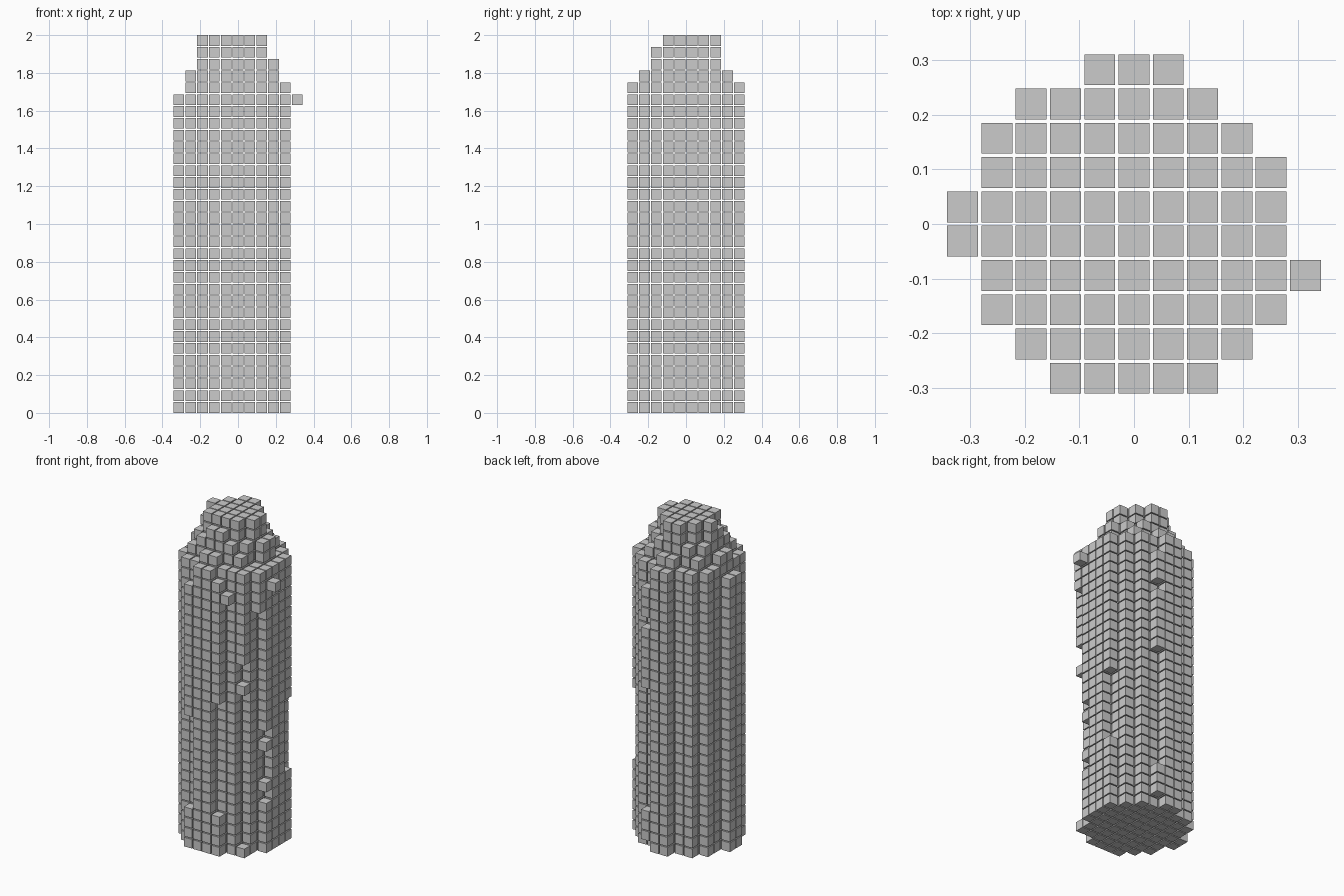
import bpy
import bmesh
from mathutils import Matrix, Vector

if "Cube" in bpy.data.objects:
    bpy.data.objects.remove(bpy.data.objects["Cube"])

LAYERS = 32
SIZE = 0.0565
PITCH = (2 - SIZE) / (LAYERS - 1)


def build_blocks(name, cells):
    """One mesh of separate small cubes, one per (column, row, layer) cell."""
    bm = bmesh.new()
    for x, y, k in sorted(cells):
        pos = Vector((x * PITCH, y * PITCH, k * PITCH + SIZE / 2))
        bmesh.ops.create_cube(bm, size=SIZE, matrix=Matrix.Translation(pos))
    mesh = bpy.data.meshes.new(name)
    bm.to_mesh(mesh)
    bm.free()
    obj = bpy.data.objects.new(name, mesh)
    bpy.context.collection.objects.link(obj)
    return obj


def disc(limit, layers):
    """Cells of a round slab whose squared distance from the axis is in limit."""
    rows = [j + 0.5 for j in range(-5, 5)]
    return {(x, y, k) for k in layers for x in range(-5, 5) for y in rows
            if (x + 0.5) ** 2 + y ** 2 <= limit}


def column(x, y, *spans):
    """Cells of an interrupted upright column, given inclusive layer spans."""
    return {(x, y, k) for lo, hi in spans for k in range(lo, hi + 1)}


# Round shaft
build_blocks("tower_shaft", disc(20.5, range(27)))

# Shoulder stepping in towards the crown
shoulder = {c for c in disc(20.5, [27]) if c[0] > -5}
shoulder |= disc(12.5, [28]) | disc(8.5, [29]) | {(3, 0.5, 29), (3, -0.5, 29)}
build_blocks("tower_shoulder", shoulder)

# Crown, with the top layer a little smaller
top = {c for c in disc(6.5, [31]) if c[1] > -2 and c[:2] != (-3, -0.5)}
build_blocks("tower_crown", disc(6.5, [30]) | top)

# Broken outer columns on the shaft
ribs = column(1, -4.5, (0, 3), (15, 26))
ribs |= column(-2, -4.5, (0, 3), (13, 25))
ribs |= column(3, -3.5, (0, 0), (16, 16), (19, 27))
ribs |= column(4, -2.5, (24, 27))
ribs |= column(4, -1.5, (0, 4), (6, 6), (10, 10), (12, 27))
ribs |= column(4, 1.5, (0, 6), (14, 27))
ribs |= column(1, 4.5, (1, 3), (16, 21), (23, 25))
build_blocks("outer_ribs", ribs)

# Single blocks sticking out near the top
build_blocks("loose_blocks", {(5, -1.5, 26), (2, -4.5, 25)})
